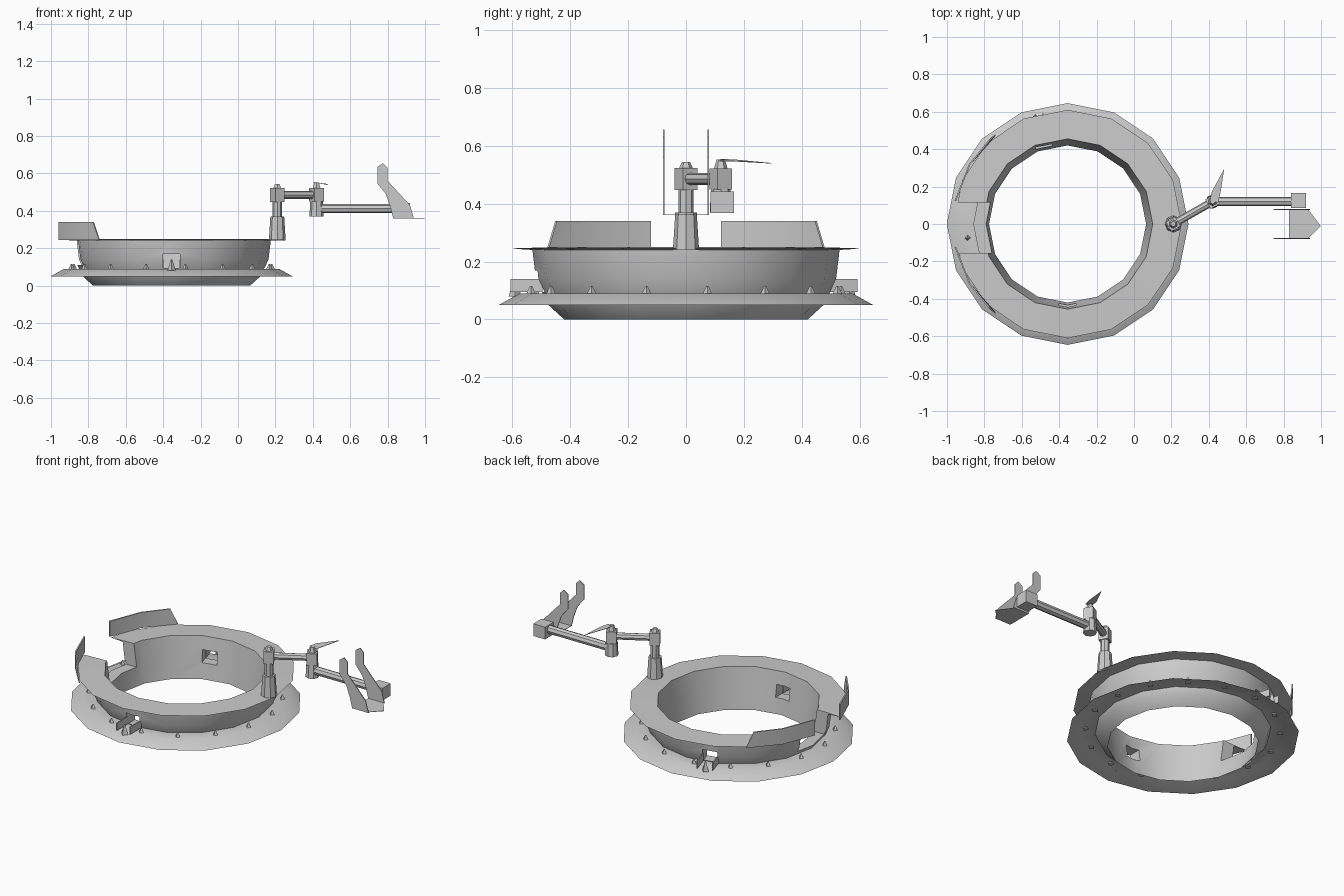
import bpy, bmesh, math
from mathutils import Vector

if "Cube" in bpy.data.objects:
    bpy.data.objects.remove(bpy.data.objects["Cube"])

CX = -0.355          # ring centre
SIDES = 16


def finish(bm, name, smooth=False):
    bmesh.ops.recalc_face_normals(bm, faces=bm.faces)
    me = bpy.data.meshes.new(name)
    bm.to_mesh(me)
    bm.free()
    ob = bpy.data.objects.new(name, me)
    bpy.context.collection.objects.link(ob)
    if smooth:
        bpy.ops.object.select_all(action='DESELECT')
        ob.select_set(True)
        bpy.context.view_layer.objects.active = ob
        bpy.ops.object.shade_smooth_by_angle(angle=math.radians(35))
    return ob


def revolve(profile, name, a0=0, a1=360, n=SIDES, top_trim=(0, 0)):
    """Sweep a closed (r, z) profile about the ring axis; top_trim slants the end caps (degrees)."""
    bm = bmesh.new()
    full = a1 - a0 == 360
    ztop = max(z for r, z in profile)
    rows = []
    for i in range(n if full else n + 1):
        row = []
        for r, z in profile:
            a = a0 + (a1 - a0) * i / n
            if z == ztop and not full:
                a += top_trim[0] * (i == 0) + top_trim[1] * (i == n)
            a = math.radians(a)
            row.append(bm.verts.new((CX + r * math.cos(a), r * math.sin(a), z)))
        rows.append(row)
    for i in range(n):
        p, q = rows[i], rows[(i + 1) % len(rows)]
        for j in range(len(profile)):
            k = (j + 1) % len(profile)
            bm.faces.new((p[j], p[k], q[k], q[j]))
    if not full:
        bm.faces.new(rows[0])
        bm.faces.new(rows[-1])
    return finish(bm, name, True)


def box(name, centre, size, turn=0):
    bm = bmesh.new()
    bmesh.ops.create_cube(bm, size=1)
    for v in bm.verts:
        v.co = Vector(v.co) * Vector(size)
    ob = finish(bm, name)
    ob.location = centre
    ob.rotation_euler.z = turn
    return ob


def rod(name, p, q, r1, r2, n=8):
    p, q = Vector(p), Vector(q)
    bm = bmesh.new()
    bmesh.ops.create_cone(bm, cap_ends=True, segments=n, radius1=r1, radius2=r2, depth=(q - p).length)
    ob = finish(bm, name, True)
    ob.location = (p + q) / 2
    ob.rotation_euler = (q - p).to_track_quat('Z', 'Y').to_euler()
    return ob


def plate(name, pts, depth):
    """Extrude a flat outline by a depth vector."""
    bm = bmesh.new()
    f = bm.faces.new([bm.verts.new(p) for p in pts])
    ext = bmesh.ops.extrude_face_region(bm, geom=[f])
    bmesh.ops.translate(bm, vec=depth, verts=[v for v in ext['geom'] if isinstance(v, bmesh.types.BMVert)])
    return finish(bm, name)


def cut(target, cutter):
    m = target.modifiers.new("cut", 'BOOLEAN')
    m.operation = 'DIFFERENCE'
    m.object = cutter
    m.solver = 'EXACT'
    cutter.hide_render = True
    cutter.hide_set(True)


# Ring body: collar, thin sloped flange open underneath, bowed wall and flared rim
body = revolve([(0.42, 0), (0.475, 0.05), (0.49, 0.086), (0.57, 0.086), (0.642, 0.05), (0.646, 0.05),
                (0.574, 0.09), (0.495, 0.09), (0.518, 0.14), (0.53, 0.24), (0.61, 0.245),
                (0.455, 0.25)], "ring_body")

# Entry notch at the left of the wall
cut(body, box("notch_cutter", (-0.90, -0.02, 0.25), (0.36, 0.27, 0.28)))

# Wall windows with small side cheeks and a pin
for deg in (270, 107):
    a = math.radians(deg)
    d = Vector((math.cos(a), math.sin(a), 0))
    t = Vector((-d.y, d.x, 0))
    c = Vector((CX, 0, 0))
    cut(body, box("window_cutter", c + d * 0.48 + Vector((0, 0, 0.132)), (0.18, 0.09, 0.075), a))
    for s in (-1, 1):
        box("window_cheek", c + d * 0.55 + t * s * 0.045 + Vector((0, 0, 0.118)), (0.11, 0.006, 0.045), a)
    rod("window_pin", c + d * 0.59 + Vector((0, 0, 0.08)), c + d * 0.59 + Vector((0, 0, 0.14)), 0.022, 0.004, 4)

# Flange bolts, passing through the flange (none inside the windows)
for i in range(SIDES):
    a = 2 * math.pi * (i + 0.35) / SIDES
    x, y = CX + 0.54 * math.cos(a), 0.54 * math.sin(a)
    rod("flange_bolt", (x, y, 0.08), (x, y, 0.115), 0.02, 0.004, 4)

# Two raised shields either side of the notch, slanted at their far ends
shield = [(0.609, 0.245), (0.617, 0.245), (0.617, 0.34), (0.609, 0.34)]
revolve(shield, "rim_shield_back", 129, 168.5, 2, (4, 0))
revolve(shield, "rim_shield_front", 191.5, 231, 2, (0, -4))

# First post and joint of the swing arm
rod("post_base", (0.21, 0, 0.24), (0.21, 0, 0.37), 0.045, 0.037)
rod("post", (0.21, 0, 0.37), (0.21, 0, 0.46), 0.026, 0.026)
box("first_joint", (0.21, 0, 0.485), (0.058, 0.058, 0.075), math.atan2(0.12, 0.21))
rod("first_joint_cap", (0.21, 0, 0.52), (0.21, 0, 0.543), 0.025, 0.014, 6)
rod("inner_arm", (0.21, 0, 0.485), (0.42, 0.12, 0.485), 0.021, 0.021)

# Second joint with its lever
box("second_joint", (0.42, 0.12, 0.485), (0.058, 0.058, 0.072), math.atan2(0.12, 0.21))
rod("second_post", (0.42, 0.12, 0.37), (0.42, 0.12, 0.45), 0.038, 0.034)
rod("second_joint_cap", (0.42, 0.12, 0.52), (0.42, 0.12, 0.552), 0.024, 0.014, 6)
plate("clamp_lever", [(0.405, 0.12, 0.552), (0.45, 0.115, 0.545), (0.463, 0.17, 0.545),
                      (0.482, 0.295, 0.538), (0.415, 0.17, 0.55)], (0, 0, 0.002))
rod("outer_arm", (0.42, 0.12, 0.412), (0.88, 0.12, 0.412), 0.025, 0.025)
box("arm_end_block", (0.88, 0.125, 0.405), (0.08, 0.08, 0.075))

# Cradle: two side plates joined by a pointed floor
outline = [(0.745, 0.635), (0.775, 0.655), (0.80, 0.63), (0.80, 0.56), (0.92, 0.43),
           (0.94, 0.36), (0.83, 0.36), (0.815, 0.42), (0.79, 0.49), (0.745, 0.545)]
for y in (-0.080, 0.075):
    plate("cradle_side", [(x, y, z) for x, z in outline], (0, 0.005, 0))
plate("cradle_floor", [(0.83, -0.078, 0.36), (0.93, -0.078, 0.36), (0.998, -0.01, 0.36),
                       (0.93, 0.08, 0.36), (0.83, 0.08, 0.36)], (0, 0, 0.002))
